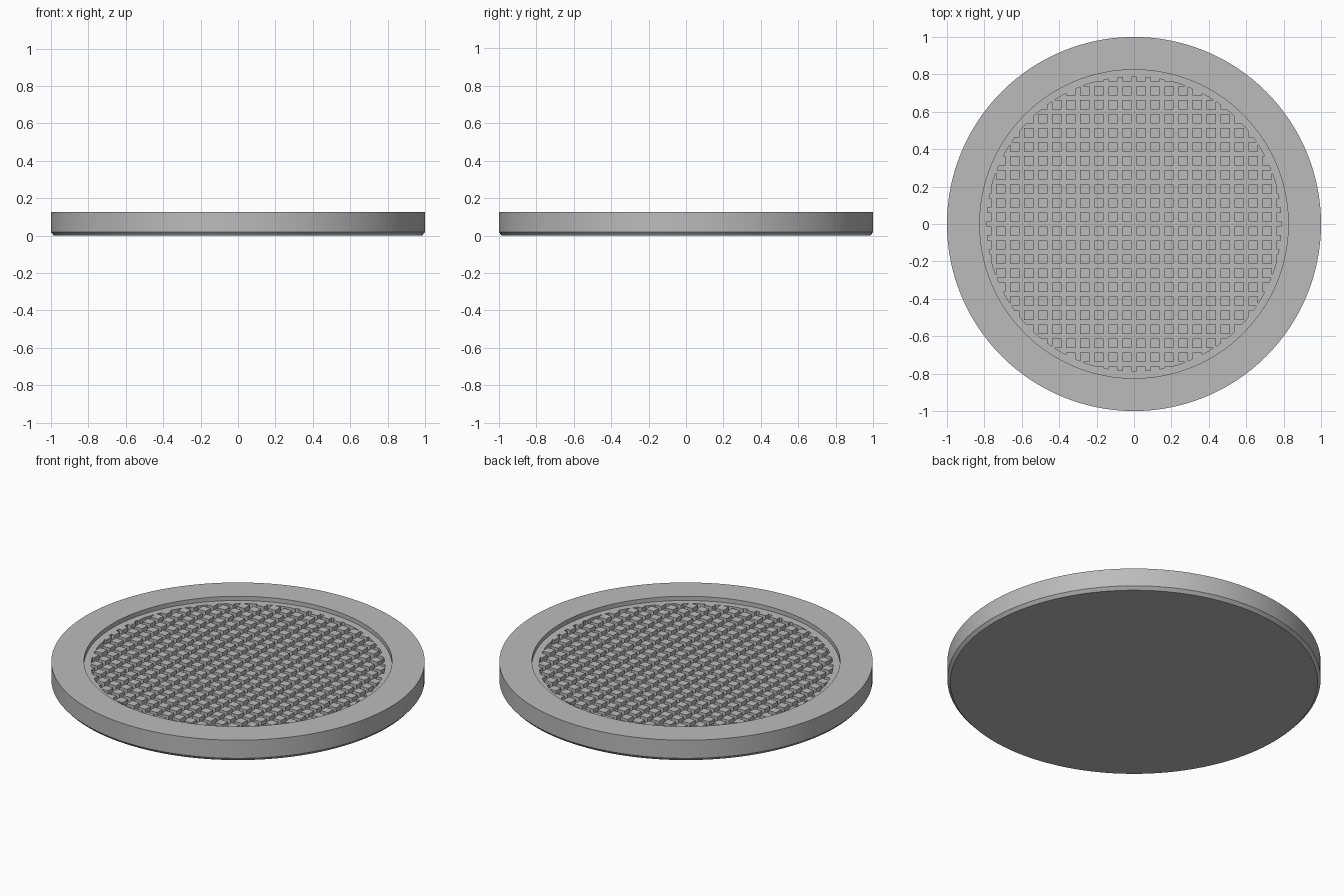
import bpy, bmesh, math
from mathutils import Matrix, Vector

cube = bpy.data.objects.get("Cube")
if cube:
    bpy.data.objects.remove(cube, do_unlink=True)

SEGMENTS = 128
PITCH, GROOVE = 0.075, 0.025       # groove spacing and width
FLOOR, DEPTH = 0.1, 0.025          # recess floor height, groove depth
GRID_RADIUS = 0.7875

grey = bpy.data.materials.new("plain_grey")
grey.use_nodes = True
grey.diffuse_color = (0.5, 0.5, 0.5, 1)
grey.node_tree.nodes["Principled BSDF"].inputs["Base Color"].default_value = (0.5, 0.5, 0.5, 1)


def make_object(name, bm):
    bmesh.ops.recalc_face_normals(bm, faces=bm.faces)
    mesh = bpy.data.meshes.new(name)
    bm.to_mesh(mesh)
    bm.free()
    mesh.materials.append(grey)
    obj = bpy.data.objects.new(name, mesh)
    bpy.context.collection.objects.link(obj)
    return obj


def lathe(name, profile):
    """Solid of revolution with flat discs closing both ends."""
    bm = bmesh.new()
    rings = []
    for r, z in profile:
        angles = [math.tau * i / SEGMENTS for i in range(SEGMENTS)]
        rings.append([bm.verts.new((r * math.cos(a), r * math.sin(a), z)) for a in angles])
    for low, high in zip(rings, rings[1:]):
        for i in range(SEGMENTS):
            j = (i + 1) % SEGMENTS
            bm.faces.new((low[i], low[j], high[j], high[i]))
    bm.faces.new(rings[0])
    bm.faces.new(rings[-1])
    return make_object(name, bm)


def subtract(target, cutter):
    mod = target.modifiers.new("cut", "BOOLEAN")
    mod.operation = "DIFFERENCE"
    mod.solver = "EXACT"
    mod.object = cutter
    bpy.context.view_layer.objects.active = target
    bpy.ops.object.modifier_apply(modifier=mod.name)
    bpy.data.objects.remove(cutter, do_unlink=True)


# Round tray: chamfered foot, straight wall, broad rim and shallow recess
tray = lathe("round_tray", [(0.984, 0), (1, 0.018), (1, 0.125),
                            (0.825, 0.125), (0.825, FLOOR)])

# Groove lattice: a disc with a grid of square pegs taken out
lattice = lathe("groove_cutter", [(GRID_RADIUS, FLOOR - DEPTH), (GRID_RADIUS, FLOOR + 0.01)])
bm = bmesh.new()
side = PITCH - GROOVE
for i in range(-11, 11):
    for j in range(-11, 11):
        x, y = (i + 0.5) * PITCH, (j + 0.5) * PITCH
        if math.hypot(abs(x) - side / 2, abs(y) - side / 2) < GRID_RADIUS:
            place = Matrix.Translation((x, y, FLOOR)) @ Matrix.Diagonal(Vector((side, side, 0.2, 1)))
            bmesh.ops.create_cube(bm, size=1, matrix=place)
pegs = make_object("peg_cutter", bm)
subtract(lattice, pegs)

# Cut the crossing grooves into the recess floor
subtract(tray, lattice)

tray.select_set(True)
bpy.context.view_layer.objects.active = tray
bpy.ops.object.shade_smooth_by_angle(angle=math.radians(25))
